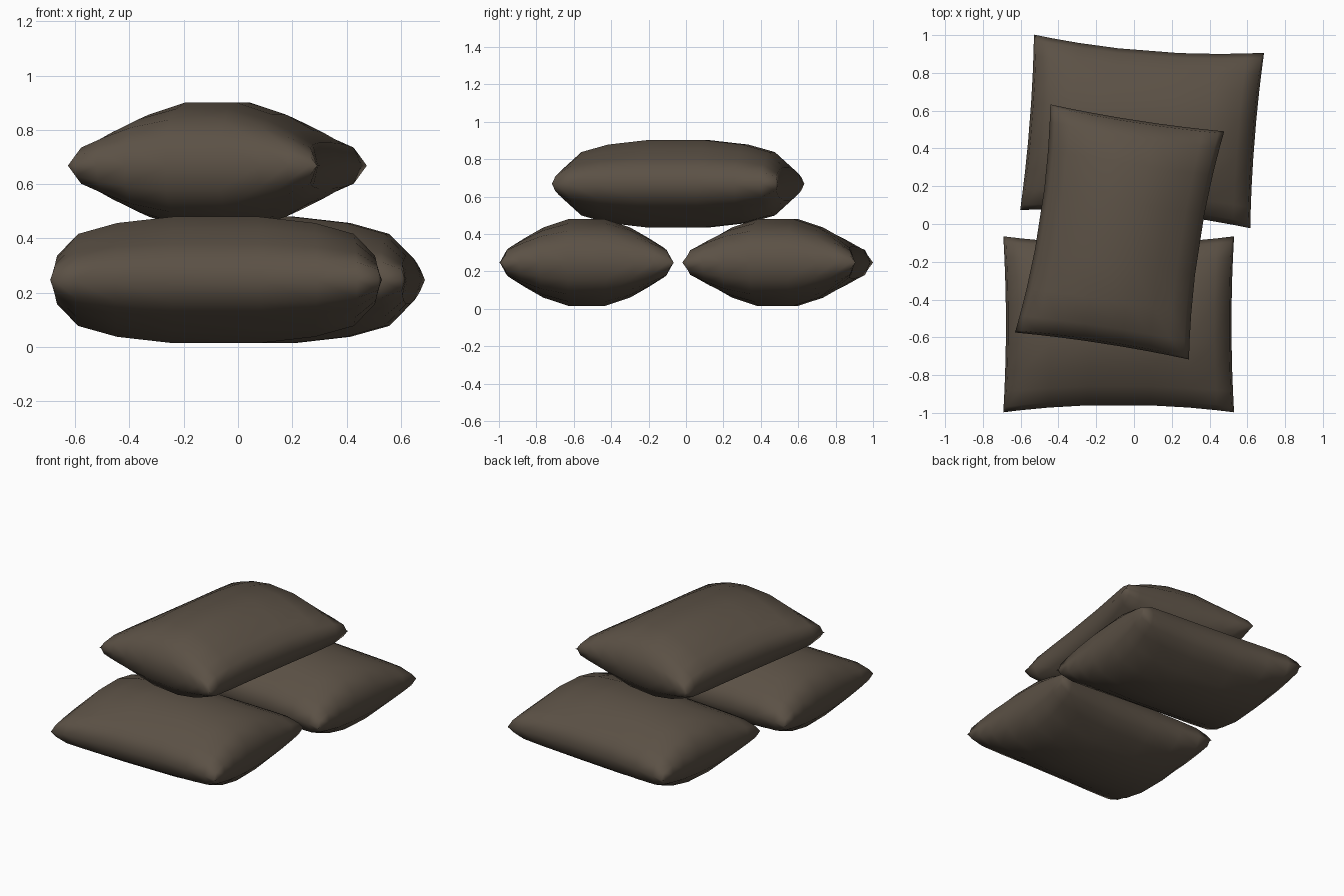
import bpy, bmesh, math
from mathutils import Matrix

if "Cube" in bpy.data.objects:
    bpy.data.objects.remove(bpy.data.objects["Cube"])

cloth = bpy.data.materials.new("dark brown cloth")
cloth.diffuse_color = (0.105, 0.082, 0.06, 1)
cloth.use_nodes = True
cloth.node_tree.nodes["Principled BSDF"].inputs["Base Color"].default_value = cloth.diffuse_color

HALF_L, HALF_W, HALF_H = 0.611, 0.466, 0.245
# station along half the bag (0..1) and relative thickness there
LONG = [(0.265, 0.98), (0.61, 0.88), (0.85, 0.71), (0.98, 0.37), (1.0, 0.0)]
SHORT = [(0.22, 0.97), (0.54, 0.78), (0.765, 0.55), (0.94, 0.35), (1.0, 0.0)]


def mirrored(stations):
    return [(-p, h) for p, h in reversed(stations)] + stations


def make_bag(name, centre, angle):
    """Stuffed cushion: two bulged sheets joined along a pinched seam."""
    us, vs = mirrored(LONG), mirrored(SHORT)
    bm = bmesh.new()
    for side in (1, -1):
        grid = []
        for s, f in us:
            row = []
            for t, g in vs:
                # edges draw inward between the pointed corners
                x = s * (HALF_L - 0.014 * (1 - t * t))
                y = t * (HALF_W - 0.04 * (1 - s * s))
                h = HALF_H * f * g * (1 + 0.5 * (1 - f) * (1 - g))
                row.append(bm.verts.new((x, y, side * h)))
            grid.append(row)
        for i in range(len(us) - 1):
            for j in range(len(vs) - 1):
                bm.faces.new((grid[i][j], grid[i + 1][j],
                              grid[i + 1][j + 1], grid[i][j + 1]))
    bmesh.ops.remove_doubles(bm, verts=bm.verts, dist=1e-5)
    bmesh.ops.recalc_face_normals(bm, faces=bm.faces)
    bm.transform(Matrix.Translation(centre) @
                 Matrix.Rotation(math.radians(angle), 4, 'Z'))
    for face in bm.faces:
        face.smooth = True
    mesh = bpy.data.meshes.new(name)
    bm.to_mesh(mesh)
    bm.free()
    mesh.materials.append(cloth)
    bpy.context.collection.objects.link(bpy.data.objects.new(name, mesh))


# two bags side by side, one laid across them
make_bag("front_bag", (-0.081, -0.531, 0.247), 0)
make_bag("back_bag", (0.043, 0.49, 0.247), -4.5)
make_bag("top_bag", (-0.076, -0.042, 0.668), 81.2)
